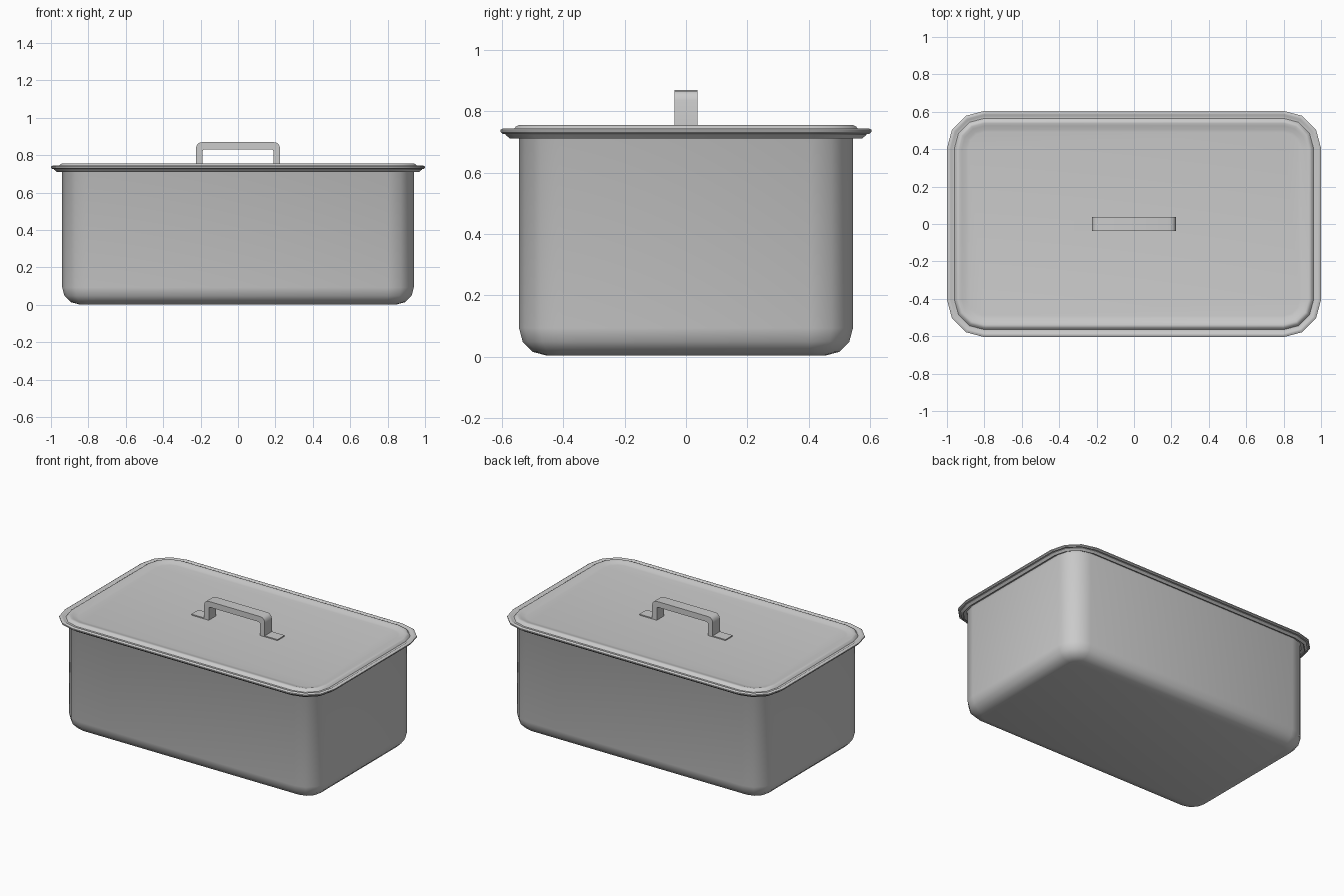
import bpy, bmesh, math

if "Cube" in bpy.data.objects:
    bpy.data.objects.remove(bpy.data.objects["Cube"])

CX, CY = 0.80, 0.405   # corner arc centres shared by pan and lid
SEG = 3                # flat segments per rounded corner


def finish(name, bm, angle):
    bmesh.ops.recalc_face_normals(bm, faces=bm.faces)
    me = bpy.data.meshes.new(name)
    bm.to_mesh(me)
    bm.free()
    ob = bpy.data.objects.new(name, me)
    bpy.context.collection.objects.link(ob)
    bpy.ops.object.select_all(action='DESELECT')
    ob.select_set(True)
    bpy.context.view_layer.objects.active = ob
    bpy.ops.object.shade_smooth_by_angle(angle=math.radians(angle))
    return ob


def rounded_loop(bm, r, z):
    """Rounded rectangle ring with corner radius r at height z."""
    ring = []
    for k, (sx, sy) in enumerate([(1, 1), (-1, 1), (-1, -1), (1, -1)]):
        for i in range(SEG + 1):
            a = math.pi / 2 * (k + i / SEG)
            ring.append(bm.verts.new((sx * CX + r * math.cos(a),
                                      sy * CY + r * math.sin(a), z)))
    return ring


def loft(name, profile, angle=40):
    """Stack rounded rectangles along a (radius, z) profile and cap both ends."""
    bm = bmesh.new()
    rings = [rounded_loop(bm, r, z) for r, z in profile]
    n = len(rings[0])
    for a, b in zip(rings, rings[1:]):
        for i in range(n):
            j = (i + 1) % n
            bm.faces.new((a[i], a[j], b[j], b[i]))
    bm.faces.new(rings[0])
    bm.faces.new(rings[-1])
    return finish(name, bm, angle)


# Pan: rounded floor, straight wall, turned-down flange, then the inside
R, F, T = 0.14, 0.09, 0.01
fillet = [(R - F + F * math.sin(a), F - F * math.cos(a) + 0.003)
          for a in (math.pi / 2 * i / 3 for i in range(4))]
inside = [(r - T, z + T) for r, z in reversed(fillet)]
loft("pan", fillet + [(R, 0.712), (0.146, 0.724), (0.172, 0.724),
                      (0.164, 0.714), (0.170, 0.711), (0.184, 0.724),
                      (0.182, 0.732), (0.140, 0.732), (0.130, 0.720)] + inside)

# Lid: outer rim, shallow groove, raised bead and slightly sunken panel
loft("lid", [(0.085, 0.732), (0.140, 0.732), (0.170, 0.727), (0.194, 0.727),
             (0.200, 0.733), (0.200, 0.740), (0.190, 0.745), (0.182, 0.745),
             (0.172, 0.739), (0.160, 0.739), (0.150, 0.751), (0.142, 0.755),
             (0.134, 0.755), (0.120, 0.751), (0.100, 0.745), (0.085, 0.743)])

# Handle: bent flat strap with feet, half outline mirrored in x
outer = [(-0.32, 0.750), (-0.225, 0.750), (-0.225, 0.835), (-0.221, 0.853),
         (-0.209, 0.866), (-0.190, 0.870)]
inner = [(-0.32, 0.741), (-0.19, 0.741), (-0.19, 0.820), (-0.187, 0.828),
         (-0.179, 0.832)]
outer += [(-x, z) for x, z in reversed(outer)]
inner += [(-x, z) for x, z in reversed(inner)]
bm = bmesh.new()
face = bm.faces.new([bm.verts.new((x, -0.038, z))
                     for x, z in outer + inner[::-1]])
res = bmesh.ops.extrude_face_region(bm, geom=[face])
bmesh.ops.translate(bm, vec=(0, 0.076, 0),
                    verts=[v for v in res["geom"]
                           if isinstance(v, bmesh.types.BMVert)])
finish("lid_handle", bm, 40)
